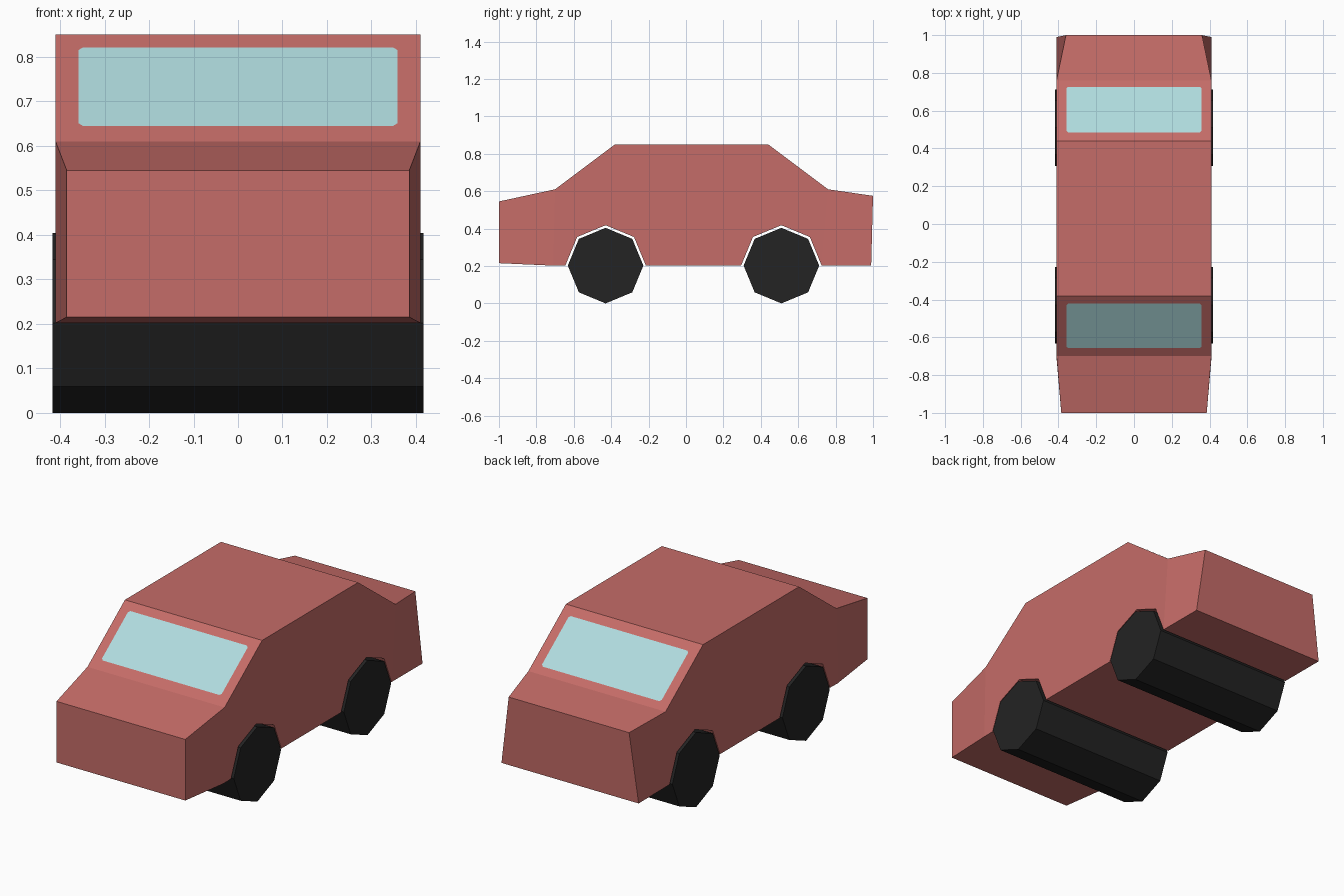
import bpy, bmesh, math
from mathutils import Vector

if "Cube" in bpy.data.objects:
    bpy.data.objects.remove(bpy.data.objects["Cube"])


def material(name, rgb):
    m = bpy.data.materials.new(name)
    m.diffuse_color = (*rgb, 1)
    m.use_nodes = True
    m.node_tree.nodes["Principled BSDF"].inputs["Base Color"].default_value = m.diffuse_color
    return m


RED = material("body_red", (0.56, 0.15, 0.138))
BLACK = material("tyre_black", (0.017, 0.017, 0.017))
GLASS = material("window_blue", (0.43, 0.71, 0.73))


def finish(bm, name, mat, recalc=True):
    if recalc:
        bmesh.ops.recalc_face_normals(bm, faces=bm.faces)
    mesh = bpy.data.meshes.new(name)
    bm.to_mesh(mesh)
    bm.free()
    mesh.materials.append(mat)
    ob = bpy.data.objects.new(name, mesh)
    bpy.context.collection.objects.link(ob)
    return ob


def prism(name, outline, panels, mat):
    """Span a side outline of (half width, y, z) across x; panels index the side faces."""
    bm = bmesh.new()
    left = [bm.verts.new((-w, y, z)) for w, y, z in outline]
    right = [bm.verts.new((w, y, z)) for w, y, z in outline]
    n = len(outline)
    for i in range(n):
        j = (i + 1) % n
        bm.faces.new((left[i], left[j], right[j], right[i]))
    for p in panels:
        bm.faces.new([left[i] for i in p])
        bm.faces.new([right[i] for i in reversed(p)])
    return finish(bm, name, mat)


def ring(w, y, z, r, start, steps):
    """Points every 45 degrees around an axle."""
    return [(w, y + r * math.cos(start + k * math.pi / 4),
             z + r * math.sin(start + k * math.pi / 4)) for k in range(steps)]


W = 0.41
FRONT_AXLE, REAR_AXLE = -0.43, 0.51

# Body: tapered nose and tail, open wheel arches
outline = [
    (0.385, -1.0, 0.215), (0.385, -1.0, 0.545),
    (W, -0.70, 0.61), (W, -0.38, 0.85), (W, 0.44, 0.85), (W, 0.76, 0.61),
    (0.36, 1.0, 0.575), (W, 0.99, 0.202),
]
outline += ring(W, REAR_AXLE, 0.203, 0.215, 0, 5)
outline += ring(W, FRONT_AXLE, 0.203, 0.215, 0, 5)
outline += [(W, -0.71, 0.202)]
last = len(outline) - 1
nose = [0, 1, 2, last]
middle = [2, 3, 4, 5] + list(range(8, last + 1))
tail = [5, 6, 7, 8]
prism("car_body", outline, [nose, middle, tail], RED)

# Wheels: full width eight-sided rollers
for name, y in (("front_wheels", FRONT_AXLE), ("rear_wheels", REAR_AXLE)):
    prism(name, ring(0.417, y, 0.202, 0.202, math.pi / 2, 8), [list(range(8))], BLACK)


# Windows: thin plates with nipped corners on the sloping screens
def window(name, low, high, side):
    a, b = Vector((0, *low)), Vector((0, *high))
    up = (b - a).normalized()
    normal = Vector((1, 0, 0)).cross(up) * side
    hw, c, h = 0.358, 0.01, (b - a).length
    pts = [(-hw + c, 0), (hw - c, 0), (hw, c), (hw, h - c),
           (hw - c, h), (-hw + c, h), (-hw, h - c), (-hw, c)]
    bm = bmesh.new()
    face = bm.faces.new([bm.verts.new(a + Vector((x * side, 0, 0)) + up * t + normal * 0.002)
                         for x, t in pts])
    face.normal_update()
    finish(bm, name, GLASS, recalc=False)


window("windscreen", (-0.656, 0.643), (-0.42, 0.82), 1)
window("rear_window", (0.725, 0.636), (0.484, 0.817), -1)
